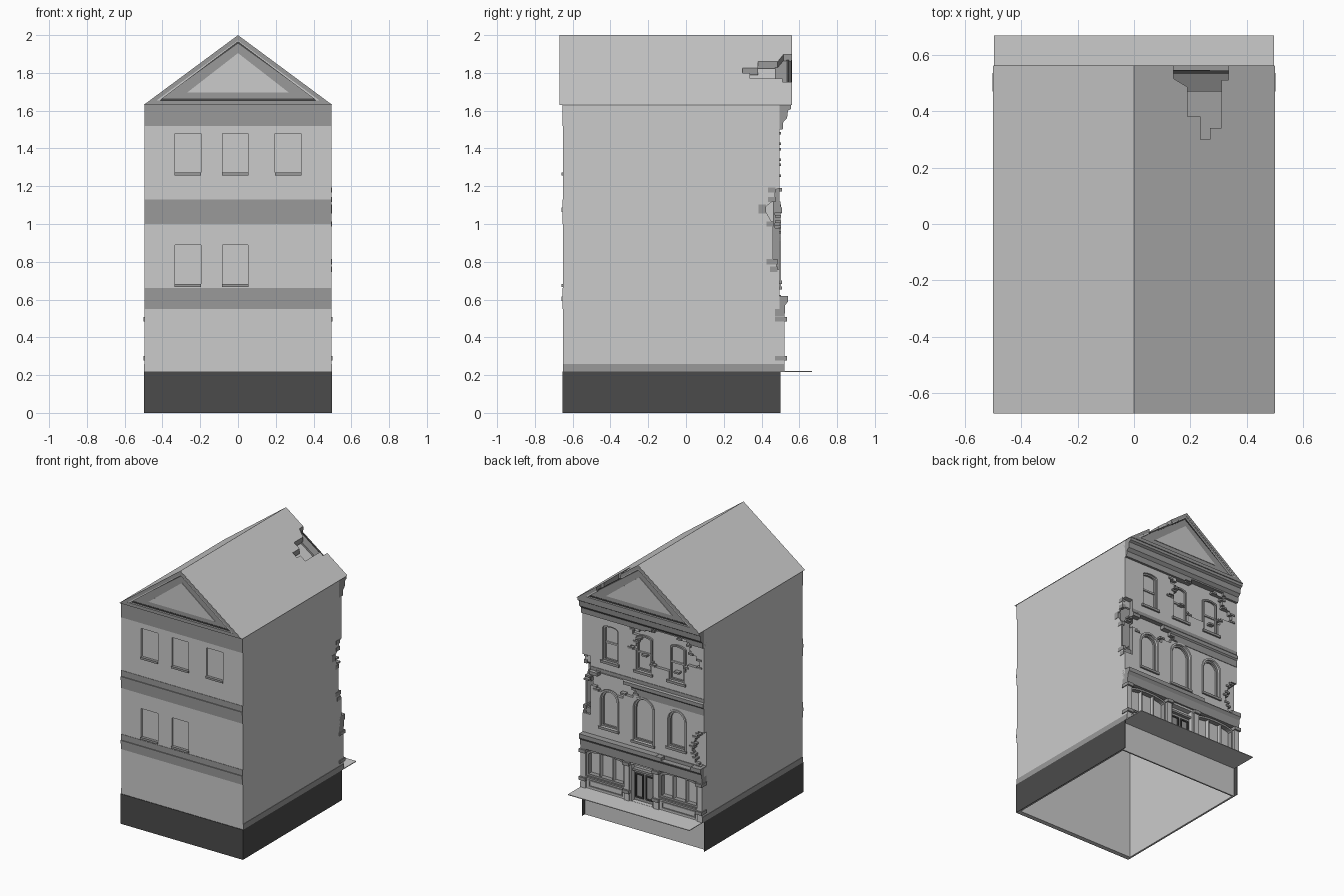
import bpy, bmesh, math, random

cube = bpy.data.objects.get("Cube")
if cube:
    bpy.data.objects.remove(cube, do_unlink=True)
rng = random.Random(4)


def material(name, value):
    mat = bpy.data.materials.new(name)
    mat.use_nodes = True
    colour = (value, value, value, 1)
    mat.diffuse_color = colour
    mat.node_tree.nodes["Principled BSDF"].inputs["Base Color"].default_value = colour
    return mat


LIGHT = material("light grey plaster", 0.6)
MID = material("mid grey stone", 0.32)
DARK = material("dark grey base", 0.07)

PLACE = {"x": lambda p, d: (d, p[0], p[1]),
         "y": lambda p, d: (p[0], d, p[1]),
         "z": lambda p, d: (p[0], p[1], d)}


def finish(name, bm, mat):
    bmesh.ops.recalc_face_normals(bm, faces=bm.faces)
    mesh = bpy.data.meshes.new(name)
    bm.to_mesh(mesh)
    bm.free()
    mesh.materials.append(mat)
    mesh.materials.append(MID)   # second slot colours broken edges
    obj = bpy.data.objects.new(name, mesh)
    bpy.context.collection.objects.link(obj)
    return obj


def prism(name, pts, axis, a, b, mat=LIGHT):
    bm = bmesh.new()
    lo, hi = [[bm.verts.new(PLACE[axis](p, d)) for p in pts] for d in (a, b)]
    bm.faces.new(lo)
    bm.faces.new(hi[::-1])
    for i in range(len(pts)):
        bm.faces.new((lo[i - 1], lo[i], hi[i], hi[i - 1]))
    return finish(name, bm, mat)


def box(name, x0, x1, y0, y1, z0, z1, mat=LIGHT):
    return prism(name, rect(x0, x1, z0, z1), "y", y0, y1, mat)


def rect(x0, x1, z0, z1):
    return [(x0, z0), (x1, z0), (x1, z1), (x0, z1)]


def ring(name, outer, inner, a, b, mat):
    bm = bmesh.new()
    loops = [[bm.verts.new((x, d, z)) for x, z in pts]
             for pts, d in ((outer, a), (outer, b), (inner, b), (inner, a))]
    for k in range(4):
        p, q = loops[k - 1], loops[k]
        for i in range(len(outer)):
            bm.faces.new((p[i - 1], p[i], q[i], q[i - 1]))
    return finish(name, bm, mat)


def shrink(pts, w):
    mids, scales = [], []
    for k in (0, 1):
        low, high = min(p[k] for p in pts), max(p[k] for p in pts)
        mids.append((low + high) / 2)
        scales.append(1 - 2 * w / (high - low))
    return [tuple(mids[k] + (p[k] - mids[k]) * scales[k] for k in (0, 1)) for p in pts]


def arch(x, half, z0, z1, rise):
    steps = 10
    pts = [(x - half, z0), (x + half, z0)]
    for i in range(steps + 1):
        t = math.pi * i / steps
        pts.append((x + half * math.cos(t), z1 - rise + rise * math.sin(t)))
    return pts


def ragged(x, z, rx, rz):
    """Stepped outline of broken brickwork."""
    rows = max(3, round(rz * 2 / 0.027))
    left, right = [], []
    for i in range(rows):
        t = (i + 0.5) / rows * 2 - 1
        reach = rx * math.sqrt(1 - t * t)
        l, r = x - reach * rng.uniform(0.75, 1.1), x + reach * rng.uniform(0.75, 1.1)
        for k in (i, i + 1):
            h = z - rz + 2 * rz * k / rows
            left.append((l, h))
            right.append((r, h))
    return right + left[::-1]


def cut(obj, pts, axis, a, b, broken=True):
    cutter = prism("cutter", pts, axis, a, b)
    cutter.hide_render = True
    for f in cutter.data.polygons:
        f.material_index = int(broken)
    mod = obj.modifiers.new("cut", "BOOLEAN")
    mod.operation, mod.solver, mod.object = "DIFFERENCE", "EXACT", cutter
    apply(obj, mod)
    bpy.data.objects.remove(cutter, do_unlink=True)


def apply(obj, mod):
    bpy.context.view_layer.objects.active = obj
    bpy.ops.object.modifier_apply(modifier=mod.name)


W = 0.495          # half width
EAVES = 1.63

# Hollow body, open at the bottom
profile = [(-W, 0), (-W, EAVES), (-0.44, EAVES), (0, 1.95), (0.44, EAVES), (W, EAVES), (W, 0)]
body = prism("body", profile, "y", -0.63, 0.47)
bm = bmesh.new()
bm.from_mesh(body.data)
bmesh.ops.delete(bm, geom=[f for f in bm.faces if f.calc_center_median().z < 0.01], context="FACES_ONLY")
bm.to_mesh(body.data)
bm.free()
shell = body.modifiers.new("walls", "SOLIDIFY")
shell.thickness, shell.offset = 0.015, -1
apply(body, shell)

# Front and back wall skins
front_wall = box("front_wall", -W, W, -0.65, -0.63, 0, EAVES)
back_wall = box("back_wall", -W, W, 0.47, 0.495, 0.55, EAVES)

# Dark base and side strips
box("front_base", -W, W, -0.654, -0.65, 0, 0.22, DARK)
for side, s in (("left", 1), ("right", -1)):
    x0, x1 = sorted((s * W, s * (W + 0.003)))
    box(side + "_base", x0, x1, -0.654, 0.5, 0, 0.22, DARK)
    box(side + "_strip", x0, x1, -0.65, 0.52, 0.22, 0.26, MID)
box("pavement", -W, W, 0.47, 0.668, 0.217, 0.222)

# Front windows, bands and mouldings
for x, z in ((-0.265, 1.27), (-0.015, 1.27), (0.265, 1.27), (-0.265, 0.68), (-0.015, 0.68)):
    cut(front_wall, rect(x - 0.068, x + 0.068, z, z + 0.21), "y", -0.7, -0.635, False)
    box("front_sill", x - 0.07, x + 0.07, -0.659, -0.64, z - 0.013, z + 0.002, MID)
for low, high in ((1.52, EAVES), (1.0, 1.13), (0.55, 0.66)):
    box("front_band", -W, W, -0.653, -0.65, low, high, MID)
for z in (1.075, 0.605):
    box("front_moulding", -W, W, -0.66, -0.65, z - 0.012, z + 0.012, MID)

# Broken areas of the back: upper storey, middle band, lower corner
breaks = [ragged(-0.17, 1.39, 0.28, 0.14), ragged(0.27, 1.02, 0.2, 0.07),
          ragged(-0.48, 0.74, 0.08, 0.13)]
corner = [(0.52, 1.2), (0.47, 1.18), (0.47, 1.13), (0.42, 1.09), (0.42, 1.07),
          (0.46, 1.0), (0.46, 0.8), (0.48, 0.8), (0.48, 0.76), (0.52, 0.76)]

# Back windows with frames, glazing bars and sills
openings = [(x, 0.062, 1.19, 1.45, 0.02) for x in (0.27, 0, -0.27)]
openings += [(0.28, 0.068, 0.7, 0.97, 0.066), (0, 0.08, 0.67, 0.99, 0.078), (-0.27, 0.068, 0.7, 0.97, 0.066)]
for o in openings:
    x, half, z0, z1, rise = o
    shape = arch(*o)
    cut(back_wall, shape, "y", 0.46, 0.6, False)
    ring("window_frame", shape, shrink(shape, 0.012), 0.465, 0.484, MID)
    if rise > 0.05:
        ring("window_arch", shrink(shape, -0.012), shape, 0.49, 0.502, LIGHT)
    else:
        box("window_bar", x - half, x + half, 0.47, 0.48, (z0 + z1) / 2 - 0.006, (z0 + z1) / 2 + 0.006)
    box("window_sill", x - half - 0.015, x + half + 0.015, 0.47, 0.507, z0 - 0.018, z0, MID)

# Back bands and cornices
mid_band = prism("middle_band", [(0.48, 1.0), (0.499, 1.0), (0.499, 1.05), (0.508, 1.06),
                                 (0.508, 1.085), (0.499, 1.095), (0.499, 1.12), (0.48, 1.12)], "x", -W, W, MID)
top_cornice = prism("top_cornice", [(0.47, 1.5), (0.512, 1.5), (0.515, 1.54), (0.535, 1.56),
                                    (0.54, 1.6), (0.556, 1.61), (0.556, EAVES), (0.47, EAVES)], "x", -W, W, MID)
shop_cornice = prism("shop_cornice", [(0.47, 0.51), (0.522, 0.51), (0.525, 0.57), (0.54, 0.59),
                                      (0.54, 0.62), (0.47, 0.62)], "x", -W, W, MID)
for pts in breaks:
    cut(back_wall, pts, "y", 0.46, 0.6)
    cut(mid_band, pts, "y", 0.46, 0.6)
cut(top_cornice, ragged(-0.2, 1.5, 0.2, 0.03), "y", 0.46, 0.6)
cut(shop_cornice, ragged(-0.29, 0.63, 0.19, 0.035), "y", 0.5, 0.6)
for part in (body, back_wall, mid_band):
    cut(part, corner, "x", 0.43, 0.6)

# Bricks showing in the broken areas
for pts in breaks:
    for x, z in pts[::3]:
        if abs(x) < W - 0.03:
            box("loose_brick", x - 0.02, x + 0.02, 0.47, 0.502, z, z + 0.013, MID)
for y, z in corner[1:-1]:
    box("corner_brick", W - 0.02, W + 0.003, y - 0.035, y + 0.004, z - 0.014, z + 0.014, MID)

# Shopfront: posts, riser, display windows and door
for x in (-0.475, -0.12, 0.12, 0.475):
    box("shop_post", x - 0.02, x + 0.02, 0.47, 0.522, 0.222, 0.51)
    for z in (0.29, 0.495):
        box("post_block", x - 0.026, x + 0.026, 0.47, 0.535, z - 0.012, z + 0.012, MID)
for s in (-1, 1):
    x0, x1 = sorted((s * 0.14, s * 0.455))
    box("shop_riser", x0, x1, 0.47, 0.51, 0.222, 0.3)
    ring("riser_panel", rect(x0 + 0.02, x1 - 0.02, 0.235, 0.288),
         rect(x0 + 0.03, x1 - 0.03, 0.245, 0.278), 0.505, 0.515, MID)
    box("shop_sill", x0, x1, 0.47, 0.518, 0.3, 0.312, MID)
    pane = arch((x0 + x1) / 2, (x1 - x0) / 2, 0.312, 0.51, 0.03)
    ring("shop_window_frame", pane, shrink(pane, 0.014), 0.47, 0.505, MID)
    for k in (1, 2):
        x = x0 + (x1 - x0) * k / 3
        box("shop_mullion", x - 0.005, x + 0.005, 0.47, 0.5, 0.312, 0.505)
box("door", -0.085, 0.085, 0.47, 0.478, 0.222, 0.45, MID)
ring("door_frame", rect(-0.1, 0.1, 0.222, 0.51), rect(-0.085, 0.085, 0.223, 0.495), 0.47, 0.51, LIGHT)
box("door_transom", -0.085, 0.085, 0.47, 0.5, 0.445, 0.46, MID)
for x in (-0.042, 0.042):
    ring("door_panel", rect(x - 0.033, x + 0.033, 0.245, 0.425),
         rect(x - 0.024, x + 0.024, 0.255, 0.415), 0.47, 0.486, DARK)

# Roof shell and gables
hole = [(0.14, 0.6), (0.14, 0.515), (0.19, 0.485), (0.19, 0.38), (0.235, 0.38), (0.235, 0.3), (0.27, 0.3),
        (0.27, 0.34), (0.31, 0.34), (0.31, 0.51), (0.335, 0.51), (0.335, 0.6)]
roof = prism("roof", [(-0.5, EAVES), (0, 2), (0.5, EAVES), (0.445, EAVES), (0, 1.965), (-0.445, EAVES)],
             "y", -0.669, 0.559)
cut(roof, hole, "z", 1.7, 2.1)


def triangle(half, low, high):
    return [(-half, low), (0, high), (half, low)]


for side, s, edge, wall in (("front", -1, 0.671, 0.63), ("back", 1, 0.561, 0.47)):
    def span(a, b):
        return sorted((s * a, s * b))
    frame = ring(side + "_gable_frame", triangle(0.497, EAVES + 0.001, 1.998),
                 triangle(0.43, 1.655, 1.972), *span(wall, edge), MID)
    if s > 0:
        cut(frame, hole, "z", 1.7, 2.1)
    face = edge - 0.02
    prism(side + "_gable_panel", triangle(0.435, 1.65, 1.965), "y", *span(wall, face), MID)
    ring(side + "_gable_groove", triangle(0.43, 1.655, 1.972), triangle(0.405, 1.664, 1.955),
         *span(face - 0.01, face + 0.003), DARK)
    prism(side + "_gable_light", triangle(0.27, 1.695, 1.905), "y", *span(face - 0.01, face + 0.004), LIGHT)
